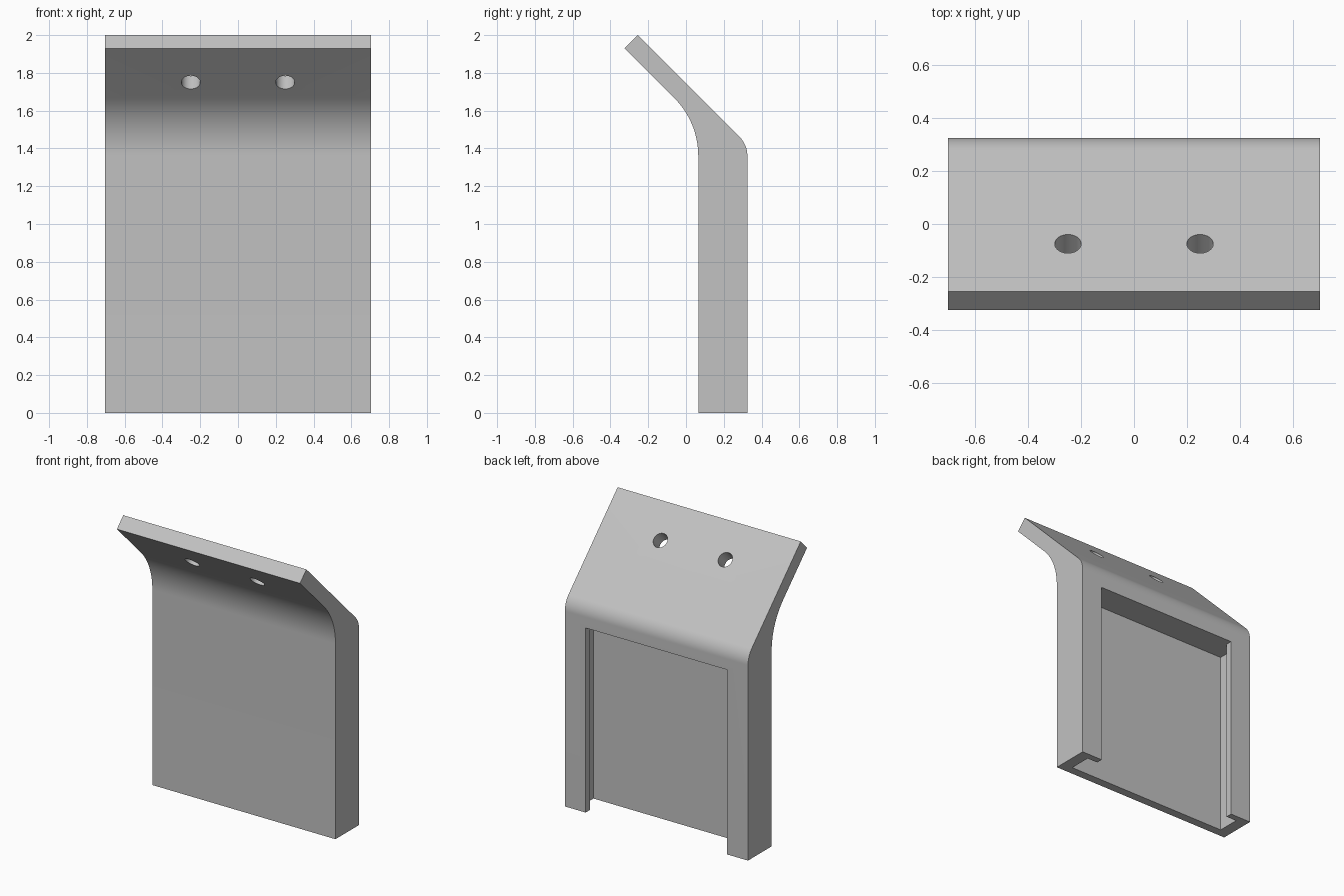
import bpy, bmesh, math
from mathutils import Vector, Matrix

cube = bpy.data.objects.get("Cube")
if cube:
    bpy.data.objects.remove(cube, do_unlink=True)

# Main dimensions
HALF_W = 0.705
FRONT, BACK = 0.065, 0.325           # upright body, front and back planes
WALL, SIDE, LIP, LIP_W = 0.06, 0.08, 0.045, 0.16
SLOT_TOP = 1.285

grey = bpy.data.materials.new("light grey")
grey.use_nodes = True
colour = (0.54, 0.54, 0.54, 1)
grey.diffuse_color = colour
grey.node_tree.nodes["Principled BSDF"].inputs["Base Color"].default_value = colour


def prism(name, points, direction):
    """Extrude a closed outline of 3D points along a direction."""
    bm = bmesh.new()
    face = bm.faces.new([bm.verts.new(p) for p in points])
    new = bmesh.ops.extrude_face_region(bm, geom=[face])["geom"]
    verts = [g for g in new if isinstance(g, bmesh.types.BMVert)]
    bmesh.ops.translate(bm, vec=direction, verts=verts)
    bmesh.ops.recalc_face_normals(bm, faces=bm.faces)
    mesh = bpy.data.meshes.new(name)
    bm.to_mesh(mesh)
    bm.free()
    mesh.materials.append(grey)
    obj = bpy.data.objects.new(name, mesh)
    bpy.context.collection.objects.link(obj)
    return obj


def bend(y, z_start, radius, steps=16):
    """Arc turning from vertical to a 45 degree forward lean."""
    angles = [math.radians(45) * i / steps for i in range(steps + 1)]
    return [(y - radius * (1 - math.cos(a)), z_start + radius * math.sin(a))
            for a in angles]


def cut(target, cutter):
    mod = target.modifiers.new("cut", 'BOOLEAN')
    mod.object = cutter
    mod.solver = 'EXACT'
    bpy.context.view_layer.objects.active = target
    bpy.ops.object.modifier_apply(modifier=mod.name)
    bpy.data.objects.remove(cutter, do_unlink=True)


# Bracket body: upright block with a leaning mounting flange
profile = [(FRONT, 0), (BACK, 0)]
profile += bend(BACK, 1.36, 0.145)
profile += [(-0.255, 2.0), (-0.325, 1.93)]
profile += reversed(bend(FRONT, 1.36, 0.435))
bracket = prism("slotted_bracket", [(-HALF_W, y, z) for y, z in profile],
                Vector((2 * HALF_W, 0, 0)))

# T-shaped slot, open at the bottom and through the back between two lips
half = [(HALF_W - SIDE, FRONT + WALL), (HALF_W - SIDE, BACK - LIP),
        (HALF_W - LIP_W, BACK - LIP), (HALF_W - LIP_W, BACK + 0.1)]
outline = half + [(-x, y) for x, y in reversed(half)]
cut(bracket, prism("slot_cutter", [(x, y, -0.1) for x, y in outline],
                   Vector((0, 0, SLOT_TOP + 0.1))))

# Two screw holes square to the flange
axis = Vector((0, 1, 1)).normalized()
tilt = Matrix.Rotation(math.radians(-45), 3, 'X')
for x in (-0.25, 0.25):
    start = Vector((x, -0.11, 1.785)) - axis * 0.15
    ring = [start + tilt @ Vector((0.05 * math.cos(a), 0.05 * math.sin(a), 0))
            for a in (math.tau * i / 40 for i in range(40))]
    cut(bracket, prism("hole_cutter", ring, axis * 0.3))

# Smooth bends and holes, keep the edges crisp
bpy.ops.object.select_all(action='DESELECT')
bracket.select_set(True)
bpy.context.view_layer.objects.active = bracket
bpy.ops.object.shade_smooth_by_angle(angle=math.radians(30))
